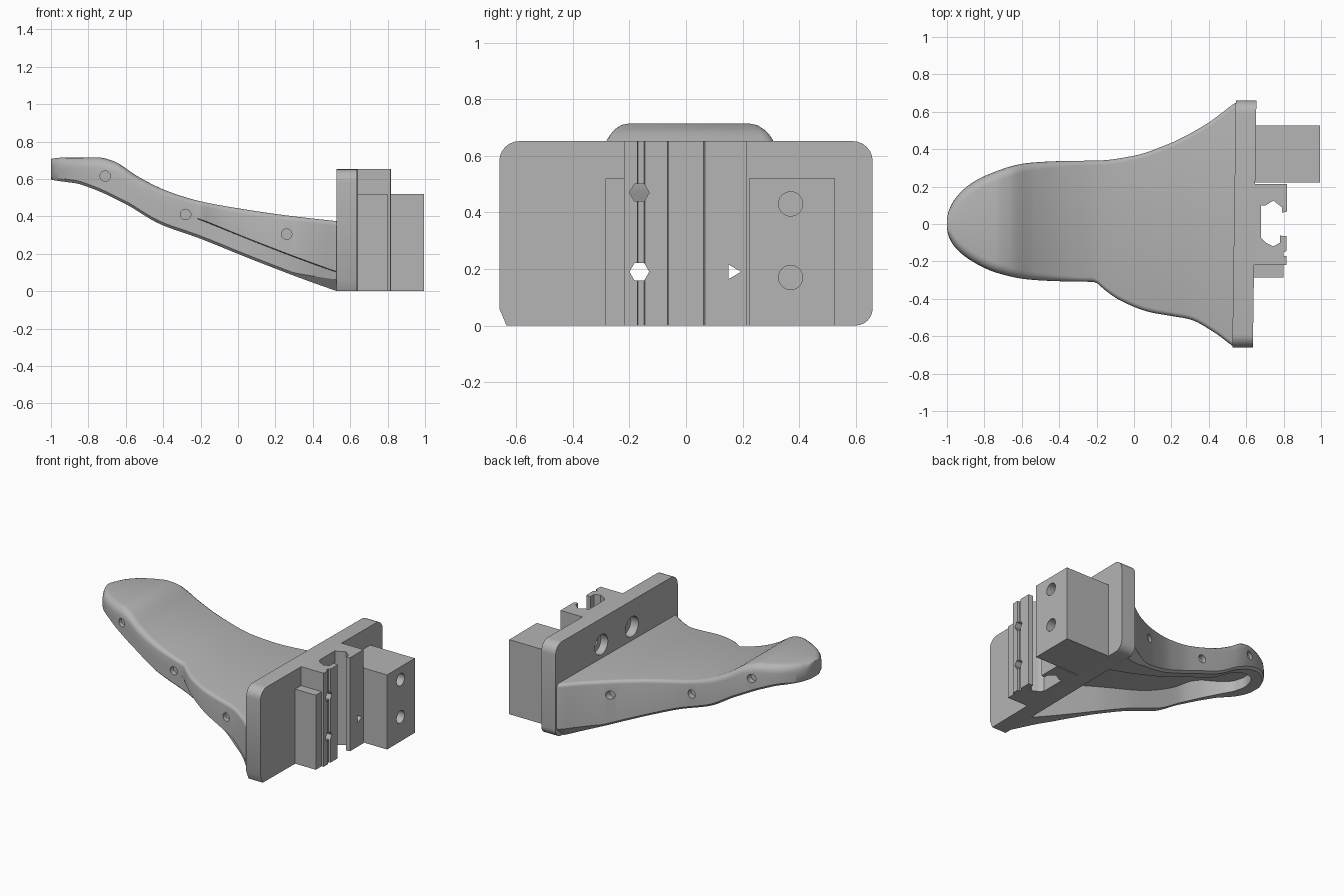
import bpy, bmesh, math
from mathutils import Matrix

cube = bpy.data.objects.get("Cube")
if cube:
    bpy.data.objects.remove(cube, do_unlink=True)

grey = bpy.data.materials.new("plain grey")
grey.use_nodes = True
grey.diffuse_color = (0.46, 0.46, 0.46, 1)
grey.node_tree.nodes["Principled BSDF"].inputs["Base Color"].default_value = grey.diffuse_color


# ---------- helpers ----------
def make(name, bm):
    bmesh.ops.recalc_face_normals(bm, faces=bm.faces)
    mesh = bpy.data.meshes.new(name)
    bm.to_mesh(mesh)
    bm.free()
    mesh.materials.append(grey)
    obj = bpy.data.objects.new(name, mesh)
    bpy.context.collection.objects.link(obj)
    return obj


def select(obj):
    bpy.ops.object.select_all(action='DESELECT')
    obj.select_set(True)
    bpy.context.view_layer.objects.active = obj


def loft(name, rings):
    bm = bmesh.new()
    rows = [[bm.verts.new(p) for p in ring] for ring in rings]
    n = len(rows[0])
    for a, b in zip(rows, rows[1:]):
        for i in range(n):
            j = (i + 1) % n
            bm.faces.new((a[i], a[j], b[j], b[i]))
    bm.faces.new(rows[0])
    bm.faces.new(rows[-1])
    return make(name, bm)


def box(name, x0, x1, y0, y1, z0, z1):
    return loft(name, [[(x, y0, z0), (x, y1, z0), (x, y1, z1), (x, y0, z1)] for x in (x0, x1)])


def peg(axis, centre, radius, length, sides=24):
    """Helper cylinder along x or y, used for drilling."""
    bm = bmesh.new()
    turn = Matrix.Rotation(math.pi / 2, 4, 'Y' if axis == 'x' else 'X')
    bmesh.ops.create_cone(bm, cap_ends=True, segments=sides, radius1=radius, radius2=radius,
                          depth=length, matrix=Matrix.Translation(centre) @ turn)
    return make("drill_helper", bm)


def cut(obj, cutters):
    for c in cutters:
        c.hide_render = True
        select(obj)
        mod = obj.modifiers.new("cut", 'BOOLEAN')
        mod.operation = 'DIFFERENCE'
        mod.solver = 'EXACT'
        mod.object = c
        bpy.ops.object.modifier_apply(modifier=mod.name)
    for c in cutters:
        bpy.data.objects.remove(c, do_unlink=True)


def smooth(obj, degrees=30):
    select(obj)
    bpy.ops.object.shade_smooth_by_angle(angle=math.radians(degrees))


def param(x):
    return math.sqrt(max(0, x + 1))


def curve(points):
    """Monotone smooth curve through (x, value) points, rounded towards the tip."""
    ts = [param(p[0]) for p in points]
    vs = [p[1] for p in points]
    d = [(vs[i + 1] - vs[i]) / (ts[i + 1] - ts[i]) for i in range(len(ts) - 1)]
    m = [d[0]] + [0 if a * b <= 0 else 2 * a * b / (a + b) for a, b in zip(d, d[1:])] + [d[-1]]

    def value(x):
        t = min(max(param(x), ts[0]), ts[-1])
        i = max(k for k in range(len(d)) if ts[k] <= t)
        h = ts[i + 1] - ts[i]
        s = (t - ts[i]) / h
        return ((1 + 2 * s) * (1 - s) ** 2 * vs[i] + s * (1 - s) ** 2 * h * m[i]
                + s * s * (3 - 2 * s) * vs[i + 1] + s * s * (s - 1) * h * m[i + 1])
    return value


# ---------- arm: outline and side profile ----------
left_edge = curve([(-1, .01), (-.96, .13), (-.85, .23), (-.72, .288), (-.64, .313), (-.56, .327),
                   (-.4, .336), (-.18, .34), (0, .365), (.19, .43), (.38, .53), (.55, .655)])
right_edge = curve([(-1, -.01), (-.985, -.08), (-.88, -.19), (-.72, -.265), (-.56, -.297),
                    (-.4, -.306), (-.2, -.31), (0, -.335), (.19, -.4), (.38, -.51), (.53, -.65)])
flare_edge = curve([(-.21, -.305), (-.14, -.365), (-.08, -.405), (.08, -.47), (.22, -.495),
                    (.3, -.51), (.43, -.58), (.53, -.655)])
top = curve([(-1, .705), (-.9, .715), (-.74, .714), (-.665, .695), (-.53, .61), (-.39, .54),
             (-.2, .48), (0, .443), (.25, .406), (.53, .374)])
bottom = curve([(-1, .6), (-.87, .577), (-.77, .545), (-.6, .465), (-.42, .36), (-.2, .28),
                (.06, .175), (.53, 0)])
cavity_edge = curve([(-.905, .03), (-.88, .1), (-.8, .17), (-.7, .22), (-.56, .255),
                     (-.2, .265), (0, .285), (.2, .325), (.53, .4)])


def outer_right(x):
    return min(right_edge(x), flare_edge(x)) if x > -.21 else right_edge(x)


def outer_ring(x):
    yl, yr, yb = left_edge(x), outer_right(x), right_edge(x)
    z, zb = top(x), bottom(x)
    blend = min(1, max(0, (x + .7) / .4))
    r = min(.055 - .03 * blend, .3 * (yl - yr))
    e = (.015 if yl - yr > .1 else .002) + max(0, x - .3) * .2
    # the flared right side overhangs the narrower lower wall
    ledge = zb + min(.1, .6 * (z - zb - r))
    arc = [(r * (1 - math.cos(a)), r * (1 - math.sin(a)))
           for a in (i * math.pi / 8 for i in range(5))]
    ring = [(x, yl - e, zb), (x, yl, zb + e)]
    ring += [(x, yl - u, z - v) for u, v in arc]
    ring += [(x, yr + u, z - v) for u, v in reversed(arc)]
    return ring + [(x, yr, ledge + .004), (x, yb, ledge), (x, yb, zb + e), (x, yb + e, zb)]


def cavity_ring(x):
    yl = cavity_edge(x)
    yr = .02 - yl
    z = top(x) - .06 - .04 * min(1, max(0, (x + .4) / .8))
    return [(x, yl, -.1), (x, yl, z), (x, yr, z), (x, yr, -.1)]


steps = 110
arm = loft("arm", [outer_ring(-1 + 1.56 * (i / steps) ** 2) for i in range(steps + 1)])
cavity = loft("cavity_helper", [cavity_ring(-.905 + 1.485 * (i / 60) ** 1.8) for i in range(61)])
side_holes = [peg('y', (x, edge(x), z), .028, .07)
              for x, z in ((-.71, .615), (-.28, .41), (.26, .305)) for edge in (left_edge, outer_right)]
cut(arm, [cavity] + side_holes)
smooth(arm)


# ---------- mounting plate with rounded corners ----------
def corner(cy, cz, r, start):
    return [(cy + r * math.cos(a), cz + r * math.sin(a))
            for a in (start + i * math.pi / 12 for i in range(7))]


outline = (corner(.59, .582, .07, 0) + corner(-.59, .582, .07, math.pi / 2)
           + [(-.66, .06), (-.635, 0)] + corner(.6, .06, .06, -math.pi / 2))
plate = loft("mounting_plate", [[(x + .014 * y, y, z) for y, z in outline] for x in (.535, .645)])
plate_cuts = []
for y in (-.165, .165):
    for z in (.19, .47):
        plate_cuts += [peg('x', (.54, y, z), .07, .1), peg('x', (.6, y, z), .035, .3, 6)]
cut(plate, plate_cuts)
smooth(plate)

# ---------- slotted rail ----------
profile = [(.63, .215), (.818, .215), (.818, .067), (.79, .06), (.79, .09), (.745, .125),
           (.705, .1), (.68, .1), (.68, -.075), (.705, -.1), (.745, -.12), (.78, -.1),
           (.78, -.062), (.815, -.065), (.815, -.145), (.8, -.148), (.8, -.17),
           (.815, -.172), (.815, -.22), (.63, -.22)]
rail = loft("slotted_rail", [[(x, y, z) for x, y in profile] for z in (0, .652)])
cut(rail, [peg('x', (.75, -.165, z), .035, .4, 6) for z in (.19, .47)]
    + [peg('x', (.75, .165, .19), .03, .4, 3)])

# ---------- side step and drilled block ----------
box("side_step", .62, .8, -.285, -.219, 0, .52)
block = box("drilled_block", .63, .995, .222, .527, 0, .52)
cut(block, [peg('x', (1, .37, z), .043, .5) for z in (.17, .43)])
smooth(block)
